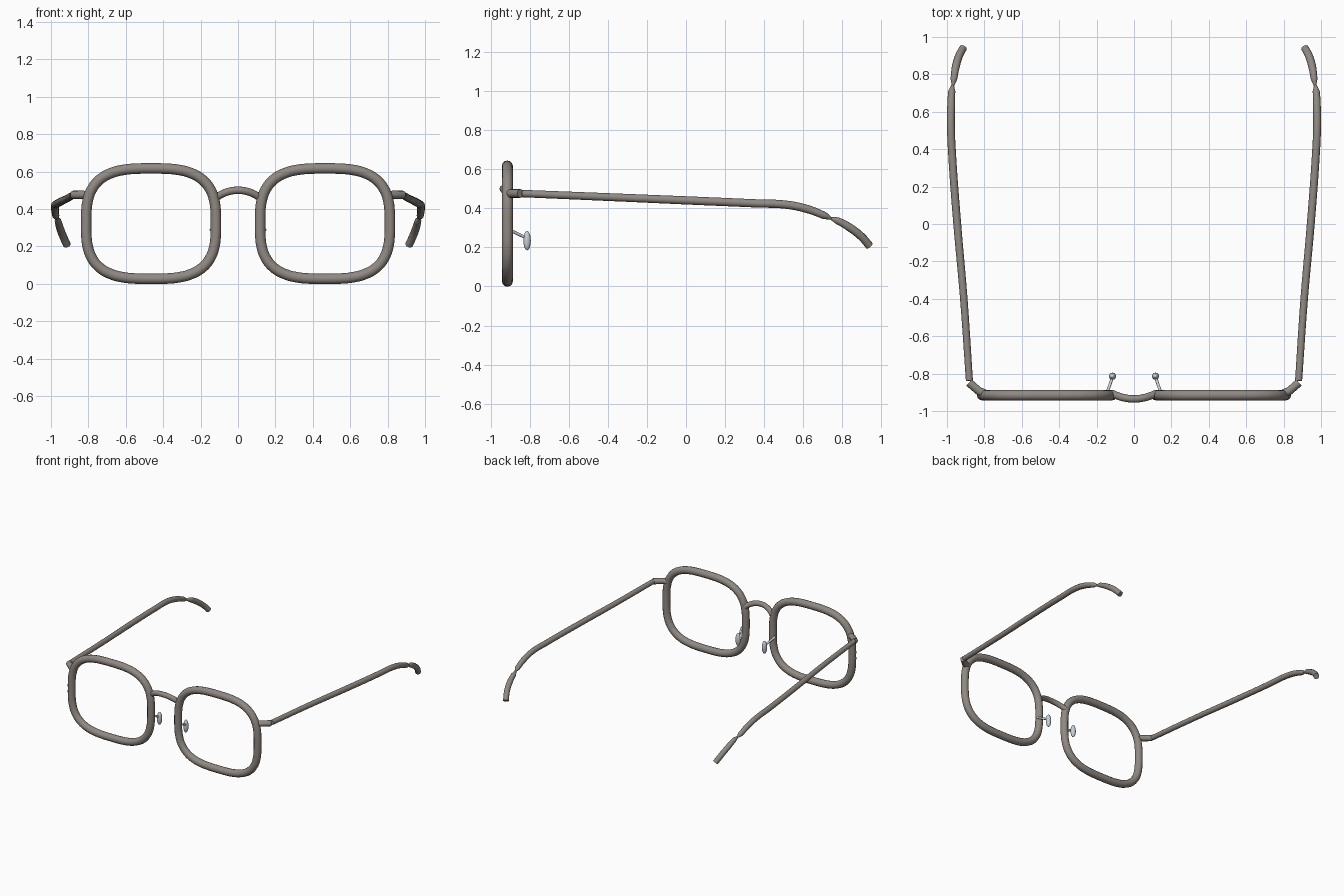
import bpy
import math

cube = bpy.data.objects.get("Cube")
if cube:
    bpy.data.objects.remove(cube)


def material(name, colour):
    mat = bpy.data.materials.new(name)
    mat.use_nodes = True
    mat.diffuse_color = (*colour, 1)
    mat.node_tree.nodes["Principled BSDF"].inputs["Base Color"].default_value = (*colour, 1)
    return mat


taupe = material("taupe metal", (0.28, 0.25, 0.225))
silver = material("pale silver", (0.58, 0.63, 0.68))


def finish(obj, name, mat):
    obj.name = name
    obj.data.materials.clear()
    obj.data.materials.append(mat)
    obj.select_set(True)
    bpy.context.view_layer.objects.active = obj
    bpy.ops.object.shade_smooth_by_angle(angle=math.radians(40))
    return obj


def tube(name, points, radius, mat, scales=None, closed=False, smooth=True):
    """Sweep a round section along a path, with an optional taper per point."""
    curve = bpy.data.curves.new(name, "CURVE")
    curve.dimensions = "3D"
    curve.bevel_depth = radius
    curve.bevel_resolution = 4
    curve.use_fill_caps = True
    curve.resolution_u = 6
    spline = curve.splines.new("BEZIER")
    spline.bezier_points.add(len(points) - 1)
    spline.use_cyclic_u = closed
    for i, (bp, co) in enumerate(zip(spline.bezier_points, points)):
        bp.co = co
        bp.handle_left_type = bp.handle_right_type = "AUTO" if smooth else "VECTOR"
        bp.radius = scales[i] if scales else 1
    obj = bpy.data.objects.new(name, curve)
    bpy.context.collection.objects.link(obj)
    bpy.ops.object.select_all(action="DESELECT")
    obj.select_set(True)
    bpy.context.view_layer.objects.active = obj
    bpy.ops.object.convert(target="MESH")
    return finish(bpy.context.object, name, mat)


def rim_path(side, count=32):
    """Rounded square outline of one eye opening."""
    path = []
    for i in range(count):
        a = 2 * math.pi * i / count
        c, s = math.cos(a), math.sin(a)
        r = (abs(c) ** 3 + abs(s) ** 3) ** (-1 / 3)
        path.append((side * 0.465 + 0.347 * r * c, -0.915, 0.322 + 0.295 * r * s))
    return path


for side, word in ((1, "left"), (-1, "right")):
    def mirrored(points):
        return [(side * x, y, z) for x, y, z in points]

    tube(word + "_rim", rim_path(side), 0.028, taupe, closed=True)

    # Hinge block between the rim and the temple
    tube(word + "_end_piece",
         mirrored([(0.80, -0.905, 0.475), (0.83, -0.893, 0.476), (0.882, -0.848, 0.476)]),
         0.022, taupe, smooth=False)

    # Straight temple that bends down to a pinched joint
    tube(word + "_temple",
         mirrored([(0.88, -0.838, 0.476), (0.91, -0.4, 0.458), (0.945, 0.0, 0.441),
                   (0.971, 0.35, 0.426), (0.979, 0.52, 0.418), (0.978, 0.62, 0.397),
                   (0.974, 0.71, 0.363), (0.969, 0.745, 0.348)]),
         0.021, taupe, scales=[0.9, 0.95, 1, 1, 1, 1, 0.9, 0.3])

    # Ear tip
    tube(word + "_ear_tip",
         mirrored([(0.968, 0.738, 0.35), (0.963, 0.775, 0.337), (0.953, 0.84, 0.301),
                   (0.935, 0.9, 0.254), (0.914, 0.94, 0.208)]),
         0.021, taupe, scales=[0.3, 0.85, 1, 1, 1])

    # Nose pad on a thin arm
    tube(word + "_pad_arm",
         mirrored([(0.145, -0.905, 0.29), (0.117, -0.825, 0.252)]),
         0.008, silver, smooth=False)
    bpy.ops.object.select_all(action="DESELECT")
    bpy.ops.mesh.primitive_uv_sphere_add(segments=20, ring_count=12, radius=1,
                                         location=(side * 0.115, -0.814, 0.235))
    pad = bpy.context.object
    pad.scale = (0.019, 0.019, 0.05)
    finish(pad, word + "_nose_pad", silver)

# Arched bridge joining the rims
tube("bridge",
     [(x, -0.905 - 0.03 * (1 - (x / 0.12) ** 2), 0.5 - 0.042 * (abs(x) / 0.12) ** 2.2)
      for x in (-0.12, -0.09, -0.045, 0, 0.045, 0.09, 0.12)],
     0.02, taupe)
